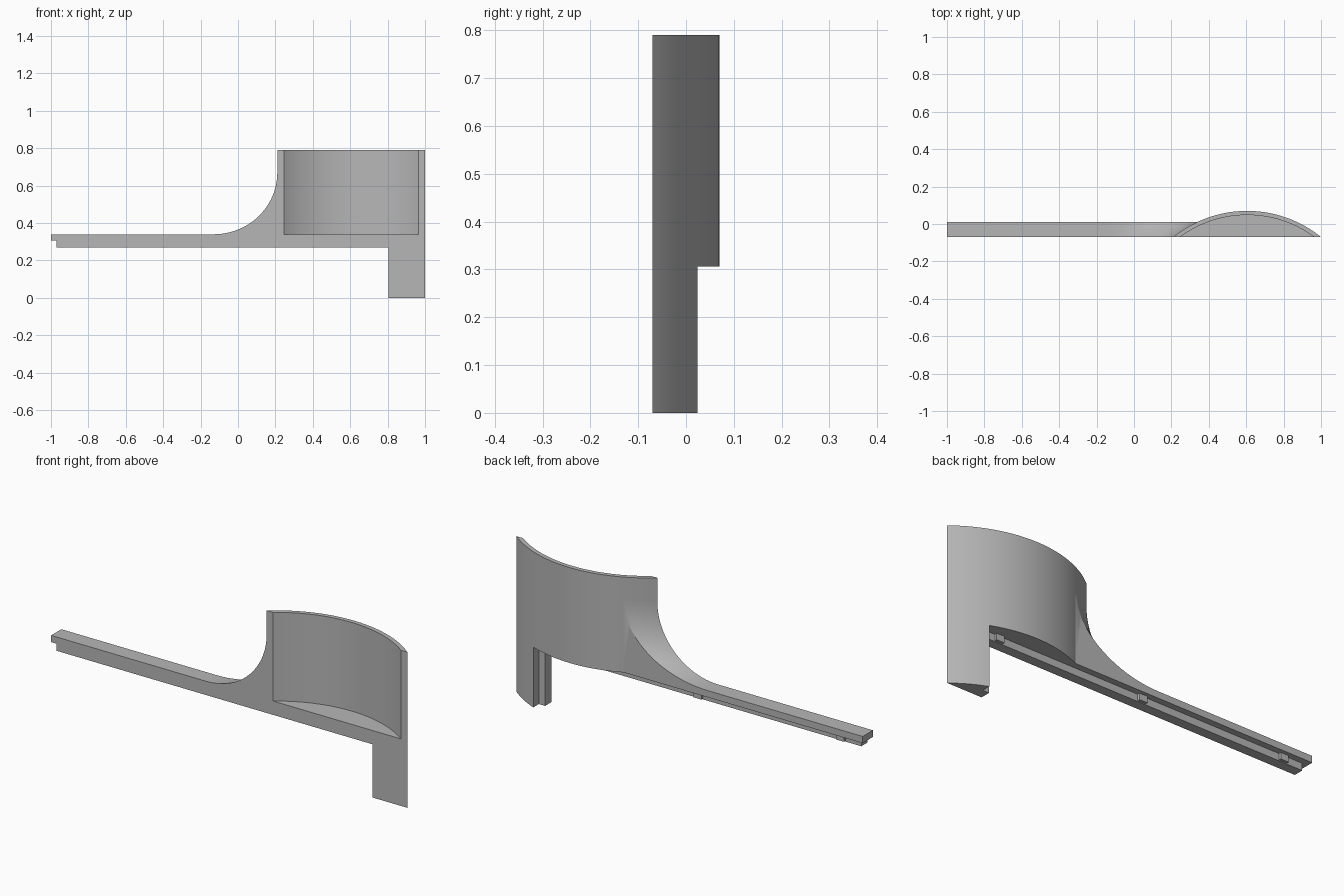
import bpy, bmesh
from math import sqrt, sin, cos, pi, asin, radians

cube = bpy.data.objects.get("Cube")
if cube:
    bpy.data.objects.remove(cube, do_unlink=True)

grey = bpy.data.materials.new("neutral grey")
grey.use_nodes = True
grey.diffuse_color = (0.47, 0.47, 0.47, 1)
grey.node_tree.nodes["Principled BSDF"].inputs["Base Color"].default_value = grey.diffuse_color

# Main levels and arc dimensions
FRONT, BACK, LIP_BACK = -0.07, 0.012, -0.02
LIP_Z, SLAB_Z, FLOOR_Z, TOP_Z = 0.27, 0.306, 0.34, 0.79
CX, CY, R_OUT, R_IN = 0.605, -0.557, 0.627, 0.605


def loft(name, rings):
    """Skin a list of equal-length closed rings and cap both ends."""
    bm = bmesh.new()
    rows = [[bm.verts.new(p) for p in ring] for ring in rings]
    n = len(rows[0])
    for a, b in zip(rows, rows[1:]):
        for i in range(n):
            j = (i + 1) % n
            bm.faces.new((a[i], a[j], b[j], b[i]))
    bm.faces.new(rows[0])
    bm.faces.new(rows[-1][::-1])
    bmesh.ops.recalc_face_normals(bm, faces=bm.faces)
    mesh = bpy.data.meshes.new(name)
    bm.to_mesh(mesh)
    bm.free()
    mesh.materials.append(grey)
    obj = bpy.data.objects.new(name, mesh)
    bpy.context.collection.objects.link(obj)
    bpy.ops.object.select_all(action="DESELECT")
    obj.select_set(True)
    bpy.context.view_layer.objects.active = obj
    bpy.ops.object.shade_smooth_by_angle(angle=radians(30))
    return obj


def prism(name, outline, z0, z1):
    return loft(name, [[(x, y, z) for x, y in outline] for z in (z0, z1)])


def box(name, x0, x1, y0, y1, z0, z1):
    return prism(name, [(x0, y0), (x1, y0), (x1, y1), (x0, y1)], z0, z1)


def arc_x(y, side=-1):
    return CX + side * sqrt(R_OUT ** 2 - (y - CY) ** 2)


def arc(r, x0=None, x1=None, steps=48):
    """Points along the bowed wall from x0 to x1, by default chord to chord."""
    half = sqrt(r * r - (FRONT - CY) ** 2)
    a0 = asin(((CX - half if x0 is None else x0) - CX) / r)
    a1 = asin(((CX + half if x1 is None else x1) - CX) / r)
    angles = [a0 + (a1 - a0) * i / steps for i in range(steps + 1)]
    return [(CX + r * sin(a), CY + r * cos(a)) for a in angles]


# Bowed shield wall with its floor
prism("shield_wall", arc(R_OUT) + arc(R_IN)[::-1], FLOOR_Z - 0.01, TOP_Z)
prism("shield_floor", arc(R_OUT), SLAB_Z, FLOOR_Z)

# Long rail ending against the shield
rows = [FRONT + (BACK - FRONT) * i / 12 for i in range(13)]
prism("rail", [(-1, BACK), (-1, FRONT)] + [(arc_x(y), y) for y in rows], SLAB_Z, FLOOR_Z)

# Concave web sweeping from the rail up to the shield edge
rings = []
for y in rows:
    start, end, rise = -0.13, arc_x(y), 0.33
    ring = [(start + (end - start) * sin(t * pi / 48), y,
             FLOOR_Z + rise * (1 - cos(t * pi / 48))) for t in range(25)]
    rings.append(ring + [(end, y, FLOOR_Z)])
loft("curved_web", rings)

# Stepped lip under the rail, with small locating tabs
box("rail_lip", -0.97, 0.9, FRONT, LIP_BACK, LIP_Z, SLAB_Z)
for i, x in enumerate((-0.86, -0.06, 0.75)):
    box(f"locating_tab_{i + 1}", x - 0.022, x + 0.022, LIP_BACK, LIP_BACK + 0.013, LIP_Z + 0.004, SLAB_Z)

# Leg following the shield curve, with the same stepped lip
prism("leg", [(0.84, FRONT)] + arc(R_OUT, x0=0.84, steps=16), 0, SLAB_Z)
box("leg_lip", 0.805, 0.86, FRONT, LIP_BACK, 0, SLAB_Z)
